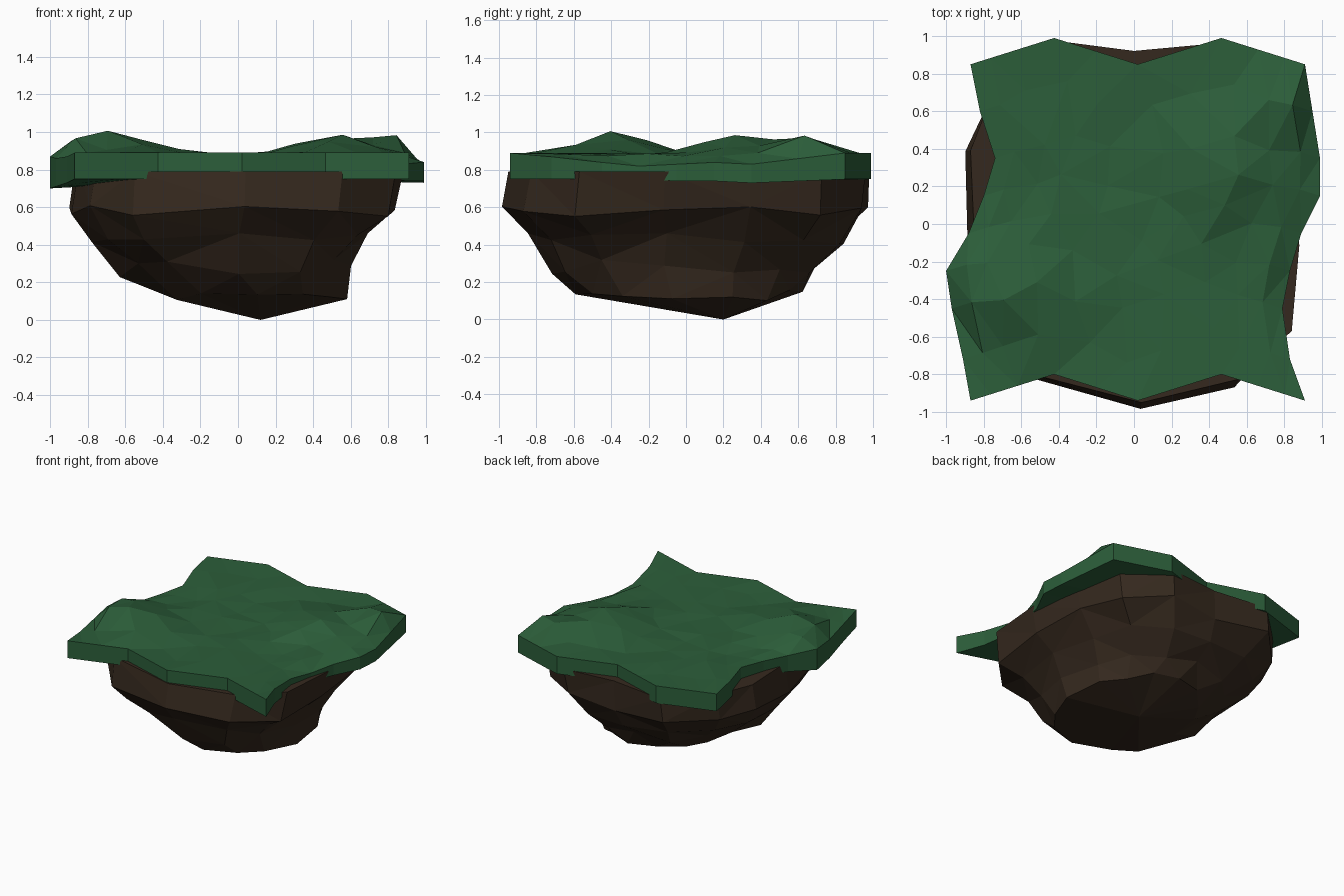
import bpy, bmesh, math, random

if "Cube" in bpy.data.objects:
    bpy.data.objects.remove(bpy.data.objects["Cube"])

random.seed(4)


def material(name, color):
    m = bpy.data.materials.new(name)
    m.diffuse_color = (*color, 1)
    m.use_nodes = True
    m.node_tree.nodes["Principled BSDF"].inputs["Base Color"].default_value = m.diffuse_color
    return m


def finish(bm, name, mat):
    bmesh.ops.triangulate(bm, faces=bm.faces[:], quad_method='SHORT_EDGE')
    bmesh.ops.recalc_face_normals(bm, faces=bm.faces[:])
    me = bpy.data.meshes.new(name)
    bm.to_mesh(me)
    bm.free()
    me.materials.append(mat)
    ob = bpy.data.objects.new(name, me)
    bpy.context.collection.objects.link(ob)
    return ob


# Grass cap: wavy slab with raised mounds
ys = [-.94, -.72, -.45, -.25, -.05, .15, .35, .6, .85]
left = [-.87, -.91, -.97, -1.0, -.88, -.80, -.74, -.82, -.87]
right = [.91, .83, .79, .83, .89, .99, .99, .95, .91]
left_z = [.89, .87, .86, .87, .86, .87, .88, .89, .89]
right_z = [.89, .87, .84, .82, .83, .84, .83, .86, .89]
left_low = [.75, .73, .71, .70, .73, .75, .75, .75, .75]
right_low = [.75, .75, .75, .75, .74, .74, .73, .74, .75]
cols = [0, .06, .14, .25, .375, .5, .625, .75, .86, .94, 1]
mounds = [(-.64, -.38, .125, .24), (.47, .3, .14, .22),
          (.8, .66, .10, .17), (-.88, -.3, .05, .15)]


def ground(x, y):
    return .88 + sum(h * math.exp(-((x - a) ** 2 + (y - b) ** 2) / (r * r))
                     for a, b, h, r in mounds)


bm = bmesh.new()
top, low = [], []
last_r, last_c = len(ys) - 1, len(cols) - 1
for j, y0 in enumerate(ys):
    row_t, row_l = [], []
    for i, u in enumerate(cols):
        wave = .14 * (1 - abs((u * 4) % 2 - 1))
        x = left[j] + (right[j] - left[j]) * u
        y = y0 + wave
        if j in (0, last_r):
            z = .89
        elif i == 0:
            z = left_z[j]
        elif i == last_c:
            z = right_z[j]
        else:
            if 1 < i < last_c - 1:
                x += random.uniform(-.04, .04)
                y += random.uniform(-.04, .04)
            z = ground(x, y) + random.uniform(-.012, .012)
        row_t.append(bm.verts.new((x, y, z)))
        side = left_low[j] if u < .5 else right_low[j]
        k = abs(2 * u - 1)
        row_l.append(bm.verts.new((x, y, .75 + (side - .75) * k)))
    top.append(row_t)
    low.append(row_l)
for j in range(last_r):
    for i in range(last_c):
        for g in (top, low):
            bm.faces.new((g[j][i], g[j][i + 1], g[j + 1][i + 1], g[j + 1][i]))
rim = ([(0, i) for i in range(last_c)] + [(j, last_c) for j in range(last_r)]
       + [(last_r, i) for i in range(last_c, 0, -1)]
       + [(j, 0) for j in range(last_r, 0, -1)])
for (a, b), (c, d) in zip(rim, rim[1:] + rim[:1]):
    bm.faces.new((low[a][b], low[c][d], top[c][d], top[a][b]))
finish(bm, "grass_cap", material("grass", (.025, .112, .042)))

# Rock underside: faceted rings shrinking to a blunt tip
outline = [(.04, -1.0), (.55, -.87), (.83, -.6), (.87, -.12), (.82, .35),
           (.74, .74), (.42, .98), (0, .94), (-.48, 1.0), (-.80, .70),
           (-.92, .4), (-.90, -.05), (-.80, -.55), (-.58, -.84)]
# z, left, right, front, back, share of plain ellipse, jitter
rings = [(.79, -.87, .88, -.95, .98, 0, 0),
         (.58, -.92, .86, -1.0, .98, .12, .03),
         (.43, -.82, .72, -.85, .86, .5, .04),
         (.27, -.66, .61, -.75, .70, .8, .05),
         (.13, -.41, .58, -.60, .62, 1, .03)]
bm = bmesh.new()
levels = []
for z, x0, x1, y0, y1, mix, jit in rings:
    ring = []
    for px, py in outline:
        a = math.atan2(py, px)
        nx = px / (.92 if px < 0 else .87)
        ny = py
        nx += (math.cos(a) - nx) * mix
        ny += (math.sin(a) - ny) * mix
        cx, cy = (x0 + x1) / 2 * mix, (y0 + y1) / 2 * mix
        x = cx + nx * ((x1 - cx) if nx > 0 else (cx - x0))
        y = cy + ny * ((y1 - cy) if ny > 0 else (cy - y0))
        s = 1 + random.uniform(-jit, jit * .4)
        ring.append(bm.verts.new((x * s, y * s, z + random.uniform(-jit, jit))))
    levels.append(ring)
tip = bm.verts.new((.12, .2, 0))
n = len(outline)
for i in range(n):
    k = (i + 1) % n
    for a, b in zip(levels, levels[1:]):
        bm.faces.new((a[i], a[k], b[k], b[i]))
    bm.faces.new((levels[-1][i], levels[-1][k], tip))
bm.faces.new(levels[0])
finish(bm, "rock_base", material("rock", (.036, .022, .013)))
